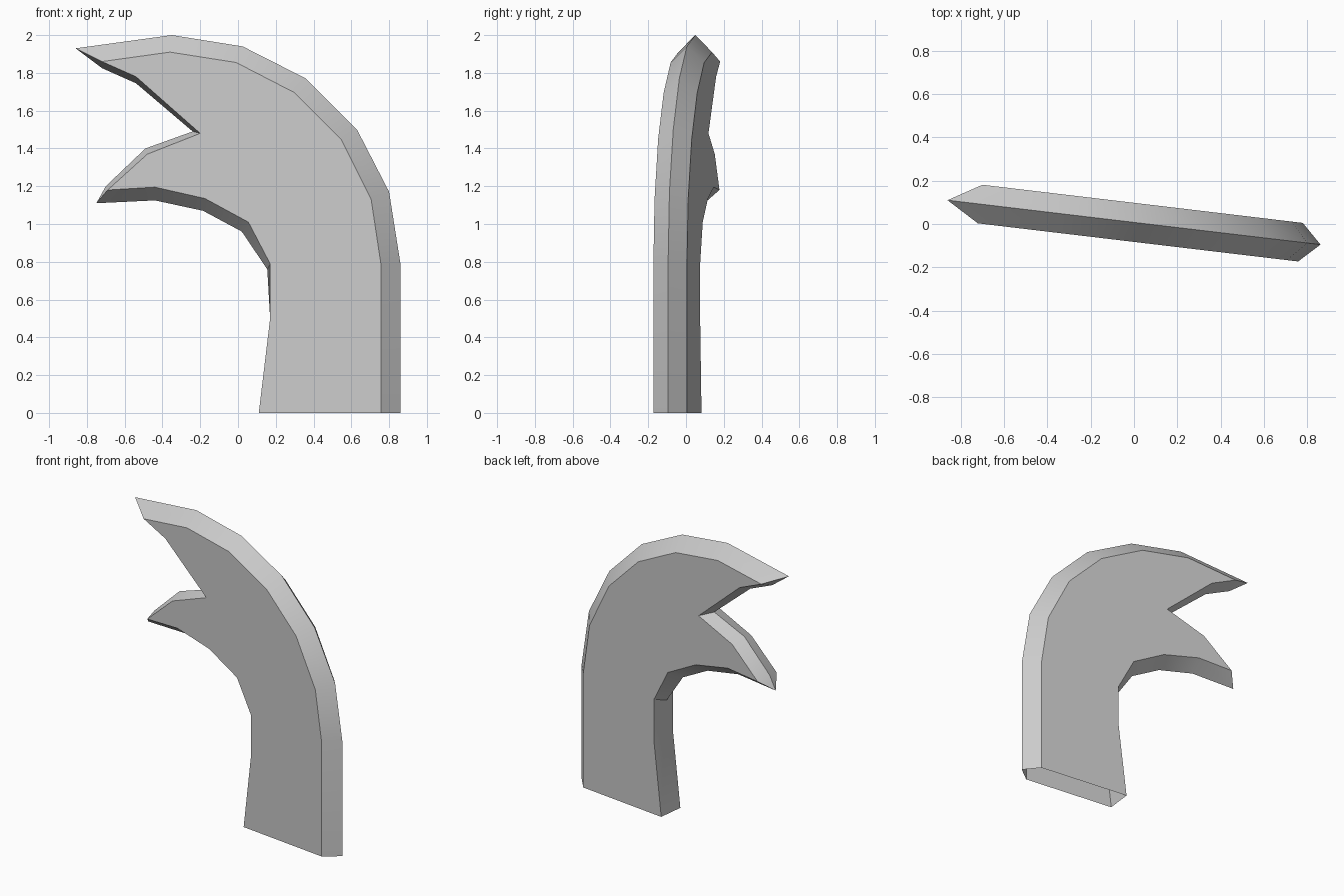
import bpy, bmesh, math

if "Cube" in bpy.data.objects:
    bpy.data.objects.remove(bpy.data.objects["Cube"])

HALF = 0.0895                  # half thickness
ANGLE = math.atan(0.119)       # slight turn about z
C, S = math.cos(ANGLE), math.sin(ANGLE)

# Paired front-view outline points: (ridge x, ridge z, face x, face z)
outline = [
    # outer curve, from the foot to the upper tip
    (0.86, 0.0, 0.757, 0.0), (0.86, 0.79, 0.757, 0.785),
    (0.80, 1.17, 0.705, 1.13), (0.63, 1.50, 0.545, 1.45),
    (0.36, 1.77, 0.30, 1.695), (0.025, 1.94, -0.01, 1.855),
    (-0.35, 2.0, -0.36, 1.91), (-0.86, 1.93, -0.72, 1.86),
    # underside of the upper prong and the notch
    (-0.72, 1.825, -0.72, 1.86), (-0.54, 1.745, -0.54, 1.78),
    (-0.24, 1.49, -0.20, 1.48),
    # lower prong
    (-0.49, 1.40, -0.48, 1.37), (-0.70, 1.20, -0.69, 1.18),
    (-0.75, 1.11, -0.69, 1.18), (-0.44, 1.125, -0.44, 1.195),
    # inner curve down to the foot
    (-0.185, 1.07, -0.175, 1.135), (0.02, 0.96, 0.055, 1.01),
    (0.155, 0.76, 0.17, 0.79), (0.18, 0.50, 0.17, 0.50),
    (0.121, 0.0, 0.11, 0.0),
]

bm = bmesh.new()


def vert(x, z, side):
    """Place a front-view point on the front (-1), ridge (0) or back (1) layer."""
    shift = HALF * side
    # face points were measured on the front layer, ridge points on the middle
    u = (x + HALF * S * abs(side)) / C
    return bm.verts.new((u * C + shift * S, 0.0075 - u * S + shift * C, z))


ridge = [vert(p[0], p[1], 0) for p in outline]
layers = {}
for side in (-1, 1):
    seen, loop = {}, []
    for p in outline:
        key = p[2:]
        if key not in seen:
            seen[key] = vert(key[0], key[1], side)
        loop.append(seen[key])
    layers[side] = loop
    bm.faces.new(list(seen.values()))                 # flat cheek
    for i in range(len(outline) - 1):                 # bevelled rim, foot left open
        quad = [ridge[i], ridge[i + 1], loop[i + 1], loop[i]]
        bm.faces.new(list(dict.fromkeys(quad)))

bmesh.ops.recalc_face_normals(bm, faces=bm.faces)
mesh = bpy.data.meshes.new("forked_horn")
bm.to_mesh(mesh)
bm.free()

horn = bpy.data.objects.new("forked_horn", mesh)
bpy.context.collection.objects.link(horn)
bpy.context.view_layer.objects.active = horn
horn.select_set(True)
bpy.ops.object.shade_smooth_by_angle(angle=math.radians(30))
